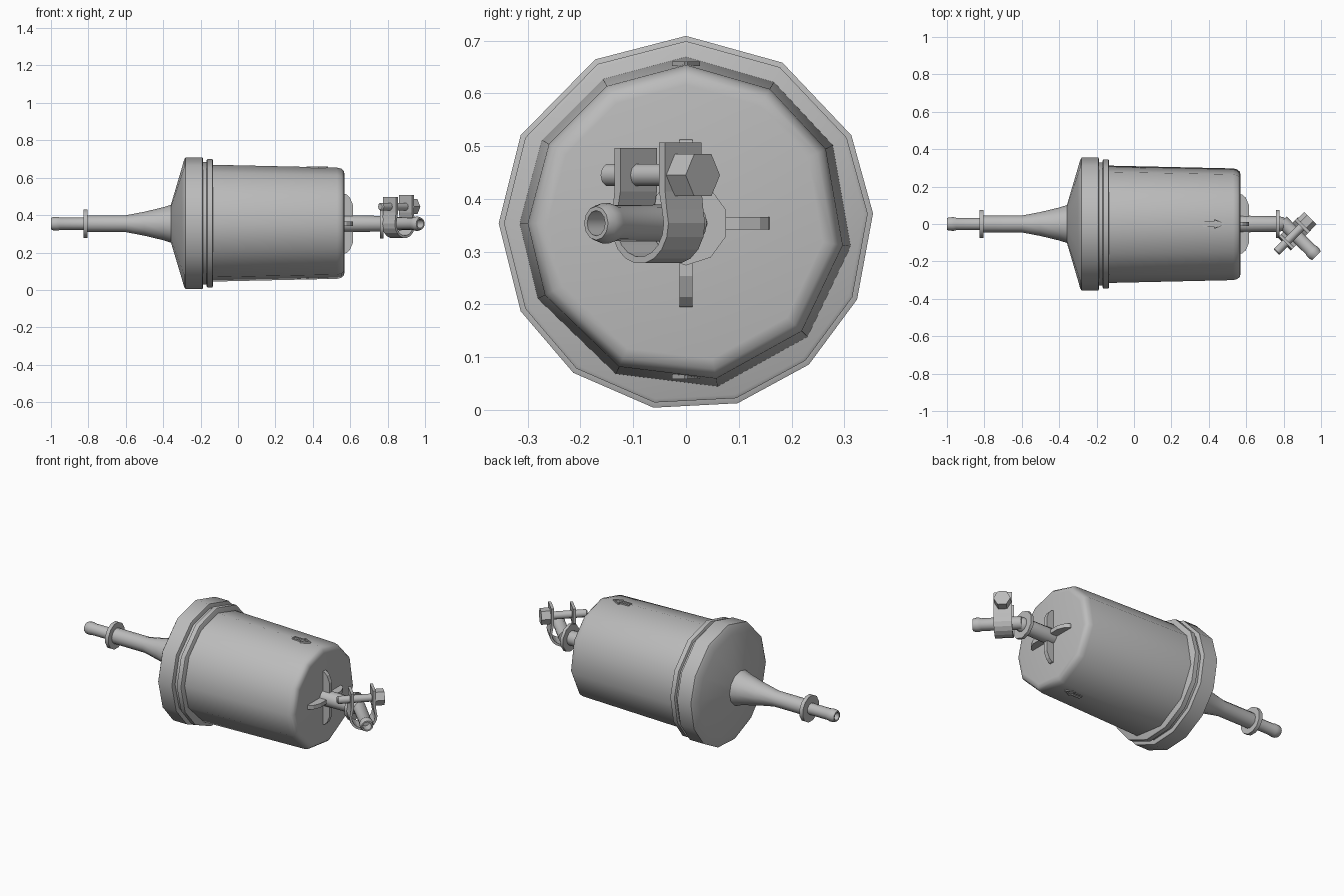
import bpy, bmesh, math
from mathutils import Vector, Matrix

cube = bpy.data.objects.get("Cube")
if cube:
    bpy.data.objects.remove(cube, do_unlink=True)

# single grey material
grey = bpy.data.materials.new("grey_metal")
grey.use_nodes = True
grey.diffuse_color = (0.5, 0.5, 0.5, 1)
grey.node_tree.nodes["Principled BSDF"].inputs["Base Color"].default_value = (0.5, 0.5, 0.5, 1)

AXIS_Z = 0.354
MAIN = Matrix.Translation((0, 0, AXIS_Z))
# clamp frame: local x runs along the bent spout, local y along the bolt
TURN = Matrix.Rotation(math.radians(-45), 4, 'Z')
CLAMP = Matrix.Translation((0.858, -0.053, AXIS_Z)) @ TURN
BOLT = CLAMP @ Matrix.Translation((0, 0, 0.091)) @ Matrix.Rotation(math.radians(90), 4, 'Z')


def finish(name, bm, matrix, smooth=True):
    bmesh.ops.remove_doubles(bm, verts=bm.verts, dist=1e-5)
    bmesh.ops.recalc_face_normals(bm, faces=bm.faces)
    mesh = bpy.data.meshes.new(name)
    bm.to_mesh(mesh)
    bm.free()
    mesh.materials.append(grey)
    obj = bpy.data.objects.new(name, mesh)
    bpy.context.collection.objects.link(obj)
    obj.matrix_world = matrix
    if smooth:
        bpy.ops.object.select_all(action='DESELECT')
        obj.select_set(True)
        bpy.context.view_layer.objects.active = obj
        bpy.ops.object.shade_smooth_by_angle(angle=math.radians(42))
    return obj


def even(n, start=0):
    return [start + 360 * i / n for i in range(n)]


def lathe(name, profile, angles, matrix=MAIN, smooth=True):
    """Turn (x, radius) points about the local x axis; open ends are capped."""
    bm = bmesh.new()
    rings = []
    for x, r in profile:
        rings.append([bm.verts.new((x, r * math.cos(math.radians(a)),
                                    r * math.sin(math.radians(a)))) for a in angles])
    n = len(angles)
    for a, b in zip(rings, rings[1:]):
        for i in range(n):
            j = (i + 1) % n
            bm.faces.new((a[i], a[j], b[j], b[i]))
    bm.faces.new(rings[0])
    bm.faces.new(rings[-1])
    return finish(name, bm, matrix, smooth)


def slab(name, points, axis, thickness, matrix, smooth=False):
    """Extrude a flat outline both ways along the given local axis."""
    bm = bmesh.new()
    half = thickness / 2
    others = [i for i in range(3) if i != axis]
    verts = []
    for p in points:
        co = [0, 0, 0]
        co[others[0]], co[others[1]] = p
        co[axis] = -half
        verts.append(bm.verts.new(co))
    face = bm.faces.new(verts)
    new = bmesh.ops.extrude_face_region(bm, geom=[face])["geom"]
    step = Vector((0, 0, 0))
    step[axis] = thickness
    bmesh.ops.translate(bm, vec=step, verts=[v for v in new if isinstance(v, bmesh.types.BMVert)])
    return finish(name, bm, matrix, smooth)


cap_sides = [3, 28, 59, 90, 119, 152, 180, 208, 233, 260, 286, 311, 336]
body_sides = [-8, 28, 58, 90, 120, 150, 180, 207, 245, 281, 317]

# canister with a softly rounded outlet end
lathe("canister", [(-0.2, 0.317), (-0.13, 0.315), (0.53, 0.300), (0.553, 0.294),
                   (0.566, 0.282), (0.57, 0.262)], body_sides)
# domed lid, groove and lock ring
lathe("lid", [(-0.362, 0.09), (-0.30, 0.300), (-0.288, 0.343), (-0.280, 0.355),
              (-0.19, 0.355), (-0.186, 0.345)], cap_sides)
lathe("groove", [(-0.19, 0.33), (-0.16, 0.33)], cap_sides)
lathe("lock_ring", [(-0.168, 0.338), (-0.164, 0.345), (-0.137, 0.345), (-0.133, 0.338)], cap_sides)

# inlet pipe with a flared root, hollow beaded tip and stop flange
lathe("inlet_pipe", [(-0.95, 0.022), (-1.0, 0.022), (-1.0, 0.03), (-0.99, 0.035),
                     (-0.965, 0.037), (-0.95, 0.033), (-0.81, 0.033), (-0.81, 0.045),
                     (-0.6, 0.045), (-0.5, 0.064), (-0.40, 0.088), (-0.35, 0.104)], even(12))
lathe("inlet_flange", [(-0.827, 0.078), (-0.805, 0.078)], even(12, 15))

# outlet pipe and its flange
lathe("outlet_pipe", [(0.56, 0.045), (0.77, 0.042), (0.80, 0.036), (0.815, 0.02)], even(12))
lathe("outlet_flange", [(0.760, 0.08), (0.778, 0.08)], even(10, 18))

# bent spout with hollow beaded tip
lathe("outlet_spout", [(-0.095, 0.036), (0.12, 0.034), (0.13, 0.038), (0.15, 0.038),
                       (0.166, 0.032), (0.166, 0.024), (0.11, 0.024)], even(12), CLAMP)

# four ribs around the outlet
for i, name in enumerate(("left", "top", "right", "bottom")):
    spin = Matrix.Rotation(math.radians(90 * i), 4, 'X')
    slab(f"rib_{name}", [(0.56, 0.03), (0.56, 0.16), (0.58, 0.157), (0.598, 0.14),
                         (0.615, 0.10), (0.615, 0.03)], 2, 0.024, MAIN @ spin)

# clamp strap: open loop around the spout with two upright ears
def strap_line(r, ear):
    arc = [(r * math.cos(math.radians(a)), r * math.sin(math.radians(a)))
           for a in range(20, -201, -20)]
    return [(ear, 0.153), (ear, 0.06)] + arc + [(-ear, 0.06), (-ear, 0.143)]

slab("clamp_strap", strap_line(0.077, 0.068) + strap_line(0.064, 0.052)[::-1], 0, 0.098, CLAMP)

# clamp bolt
lathe("bolt_shank", [(-0.138, 0.016), (-0.132, 0.022), (0.08, 0.022)], even(10), BOLT)
lathe("bolt_head", [(0.066, 0.046), (0.12, 0.046)], even(6), BOLT, smooth=False)

# outlined flow arrows on the upper and lower sides
arrow = [(0.37, -0.012), (0.43, -0.012), (0.43, -0.024), (0.48, 0),
         (0.43, 0.024), (0.43, 0.012), (0.37, 0.012)]
for name, z in (("top", 0.302), ("bottom", -0.291)):
    for i, a in enumerate(arrow):
        a, b = Vector(a), Vector(arrow[(i + 1) % len(arrow)])
        side = (b - a).orthogonal().normalized() * 0.003
        slab(f"flow_arrow_{name}_{i + 1}", [a - side, b - side, b + side, a + side], 2, 0.009,
             MAIN @ Matrix.Translation((0, 0, z)))
